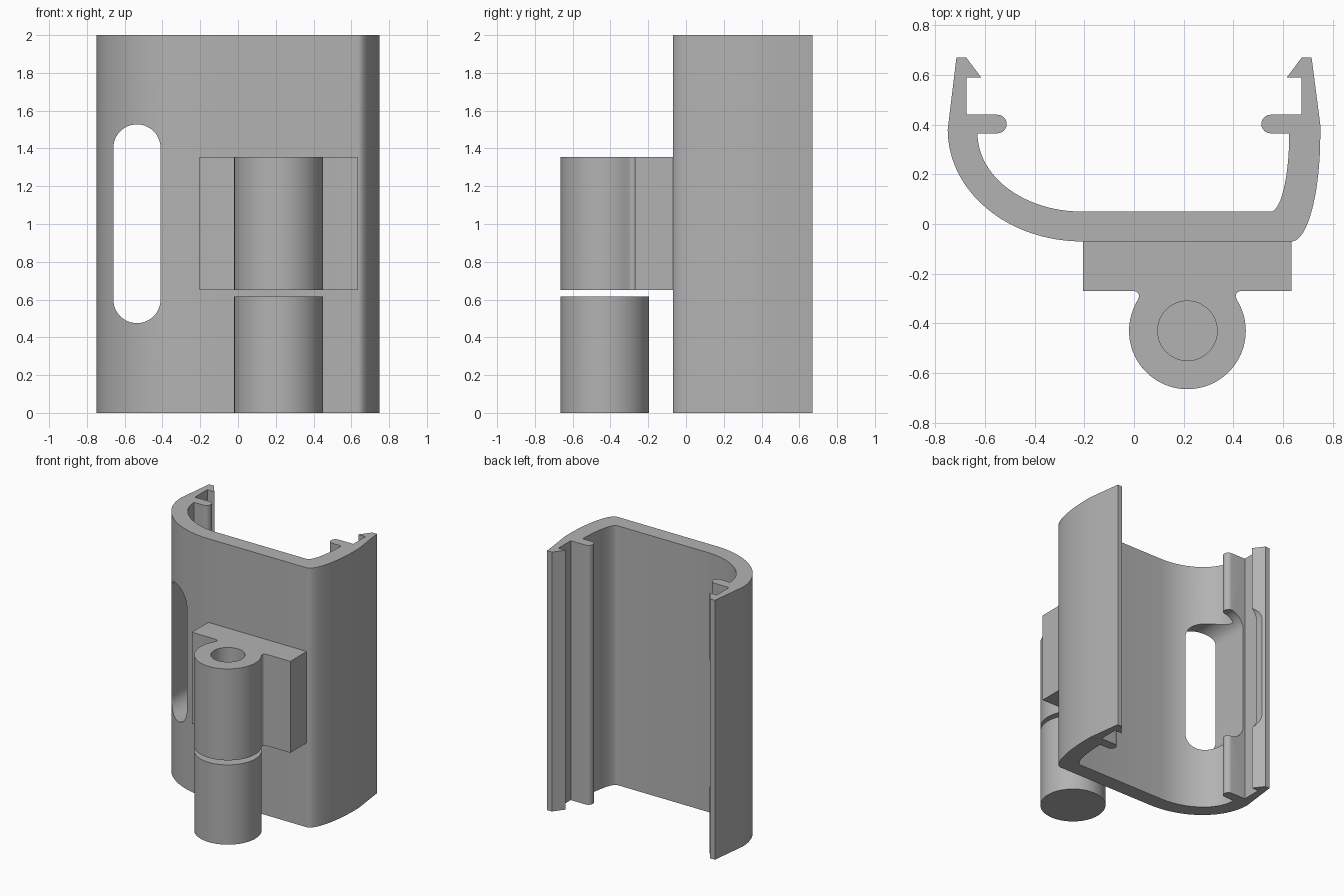
import bpy, bmesh
from math import sin, cos, radians, pi
from mathutils import Matrix

if "Cube" in bpy.data.objects:
    bpy.data.objects.remove(bpy.data.objects["Cube"])

grey = bpy.data.materials.new("grey")
grey.diffuse_color = (0.45, 0.45, 0.45, 1)
grey.use_nodes = True
grey.node_tree.nodes["Principled BSDF"].inputs["Base Color"].default_value = grey.diffuse_color


def arc(cx, cy, rx, ry, a0, a1, n):
    """Points along an elliptical arc, angles in degrees."""
    out = []
    for i in range(n + 1):
        a = radians(a0 + (a1 - a0) * i / n)
        out.append((cx + rx * cos(a), cy + ry * sin(a)))
    return out


def prism(name, pts, z0, z1, matrix=None):
    """Closed outline extruded along z."""
    bm = bmesh.new()
    face = bm.faces.new([bm.verts.new((x, y, z0)) for x, y in pts])
    ext = bmesh.ops.extrude_face_region(bm, geom=[face])
    top = [v for v in ext["geom"] if isinstance(v, bmesh.types.BMVert)]
    bmesh.ops.translate(bm, verts=top, vec=(0, 0, z1 - z0))
    if matrix:
        bm.transform(matrix)
    bmesh.ops.recalc_face_normals(bm, faces=bm.faces)
    mesh = bpy.data.meshes.new(name)
    bm.to_mesh(mesh)
    bm.free()
    mesh.materials.append(grey)
    obj = bpy.data.objects.new(name, mesh)
    bpy.context.collection.objects.link(obj)
    return obj


def activate(obj):
    bpy.ops.object.select_all(action="DESELECT")
    obj.select_set(True)
    bpy.context.view_layer.objects.active = obj


def cut(obj, cutter):
    mod = obj.modifiers.new("cut", "BOOLEAN")
    mod.operation = "DIFFERENCE"
    mod.solver = "EXACT"
    mod.object = cutter
    activate(obj)
    bpy.ops.object.modifier_apply(modifier=mod.name)
    bpy.data.objects.remove(cutter)


def smooth(obj):
    activate(obj)
    bpy.ops.object.shade_smooth_by_angle(angle=radians(30))


# Clip ends: hook and rounded inner fin, mirrored left and right
hook = [(-0.715, 0.67), (-0.675, 0.67), (-0.615, 0.59), (-0.675, 0.59), (-0.675, 0.44)]
fin = arc(-0.55, 0.4025, 0.0375, 0.0375, 90, -90, 12)
left_end = hook + fin + [(-0.63, 0.365)]
right_end = [(-x, y) for x, y in reversed(hook + fin)] 

# Channel wall: wide curve on the left, tight curve on the right
profile = (left_end
           + arc(-0.21, 0.365, 0.42, 0.315, 180, 270, 24)[1:]
           + arc(0.55, 0.365, 0.075, 0.315, 270, 360, 20)
           + right_end
           + [(0.75, 0.40)]
           + arc(0.635, 0.36, 0.115, 0.43, 0, -90, 24)
           + arc(-0.21, 0.38, 0.54, 0.45, 270, 180, 32))
channel = prism("channel_body", profile, 0, 2)

# Long slot through the left side
slot = (arc(-0.535, 1.4025, 0.125, 0.125, 0, 180, 24)
        + arc(-0.535, 0.6, 0.125, 0.125, 180, 360, 24))
cut(channel, prism("slot_cutter", slot, -1, 1, Matrix.Rotation(pi / 2, 4, "X")))
smooth(channel)

# Upper hinge: mounting block, filleted neck and round knuckle with pin hole
CX, CY, R = 0.215, -0.43, 0.235
left_fillet = arc(0.0, -0.29, 0.02, 0.02, 90, -20, 6)
right_fillet = [(2 * CX - x, y) for x, y in reversed(left_fillet)]
bracket = ([(-0.205, -0.07), (-0.205, -0.27)] + left_fillet
           + arc(CX, CY, R, R, 149, 391, 56) + right_fillet
           + [(0.635, -0.27), (0.635, -0.07)])
hinge = prism("hinge_bracket", bracket, 0.65, 1.355)
cut(hinge, prism("pin_hole_cutter", arc(CX, CY, 0.12, 0.12, 0, 352.5, 47), 0.5, 1.5))
smooth(hinge)

# Lower hinge cylinder
smooth(prism("lower_knuckle", arc(CX, CY, R, R, 0, 354.375, 63), 0, 0.615))
